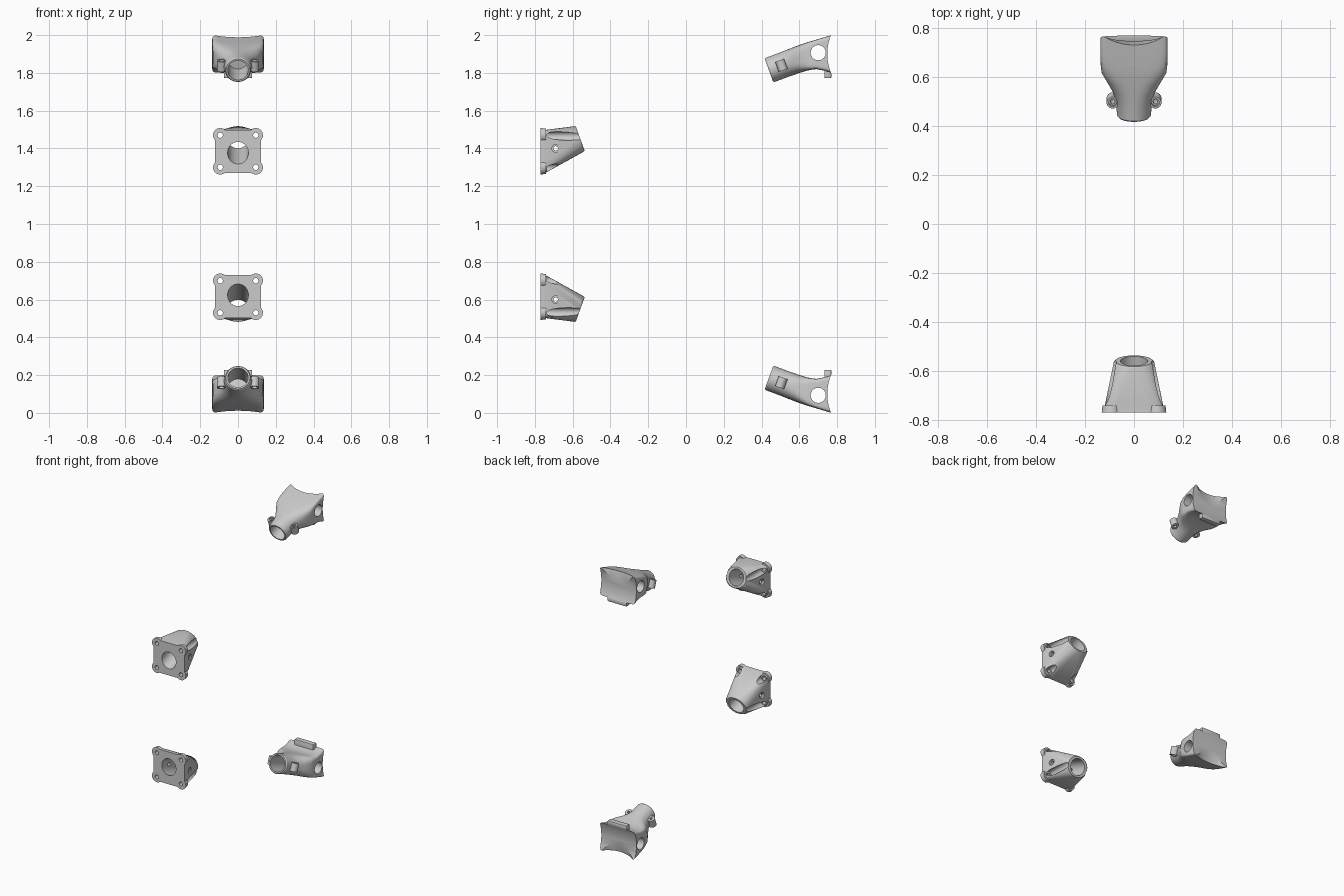
import bpy, bmesh, math
from mathutils import Vector

if "Cube" in bpy.data.objects:
    bpy.data.objects.remove(bpy.data.objects["Cube"])

TILT = math.radians(20)          # slope of the tube axis
AXIS = Vector((0, math.cos(TILT), math.sin(TILT)))
UP = Vector((0, -math.sin(TILT), math.cos(TILT)))


def finish(bm, name):
    bmesh.ops.recalc_face_normals(bm, faces=bm.faces)
    me = bpy.data.meshes.new(name)
    bm.to_mesh(me)
    bm.free()
    ob = bpy.data.objects.new(name, me)
    bpy.context.collection.objects.link(ob)
    return ob


def loft(name, sections, n=64):
    """Sections: y, z, half width, half height, squareness, tilt in degrees."""
    bm = bmesh.new()
    rings = []
    for y, z, hx, hz, p, tilt in sections:
        t = math.radians(tilt)
        ring = []
        for i in range(n):
            a = 2 * math.pi * (i + 0.5) / n
            c, s = math.cos(a), math.sin(a)
            u = math.copysign(abs(c) ** (2 / p), c) * hx
            v = math.copysign(abs(s) ** (2 / p), s) * hz
            ring.append(bm.verts.new((u, y - v * math.sin(t), z + v * math.cos(t))))
        rings.append(ring)
    for a, b in zip(rings, rings[1:]):
        for i in range(n):
            j = (i + 1) % n
            bm.faces.new((a[i], a[j], b[j], b[i]))
    bm.faces.new(rings[0])
    bm.faces.new(rings[-1])
    return finish(bm, name)


def rod(a, b, r1, r2=None, seg=32):
    a, b = Vector(a), Vector(b)
    d = b - a
    bm = bmesh.new()
    bmesh.ops.create_cone(bm, cap_ends=True, segments=seg, radius1=r1,
                          radius2=r1 if r2 is None else r2, depth=d.length)
    q = Vector((0, 0, 1)).rotation_difference(d.normalized())
    for v in bm.verts:
        v.co = q @ v.co + (a + b) / 2
    return finish(bm, "helper")


def box(lo, hi, bevel):
    lo, hi = Vector(lo), Vector(hi)
    bm = bmesh.new()
    bmesh.ops.create_cube(bm, size=1)
    for v in bm.verts:
        v.co = (lo + hi) / 2 + v.co * (hi - lo)
    bmesh.ops.bevel(bm, geom=bm.edges[:], offset=bevel, segments=2,
                    affect='EDGES', profile=0.5)
    return finish(bm, "helper")


def assemble(ob, adds, cuts):
    """Join and cut the helpers, then mirror the bracket about z = 1."""
    for h, op in [(h, 'UNION') for h in adds] + [(h, 'DIFFERENCE') for h in cuts]:
        h.hide_render = True
        m = ob.modifiers.new(op.lower(), 'BOOLEAN')
        m.operation, m.solver, m.object = op, 'EXACT', h
    bpy.context.view_layer.update()
    dg = bpy.context.evaluated_depsgraph_get()
    me = bpy.data.meshes.new_from_object(ob.evaluated_get(dg))
    ob.modifiers.clear()
    ob.data = me
    for h in adds + cuts:
        bpy.data.objects.remove(h)
    for v in me.vertices:
        v.co.z -= 1
    ob.location.z = 1
    bpy.ops.object.select_all(action='DESELECT')
    ob.select_set(True)
    bpy.context.view_layer.objects.active = ob
    bpy.ops.object.shade_smooth_by_angle(angle=math.radians(30))
    m = ob.modifiers.new("mirror", 'MIRROR')
    m.use_axis = (False, False, True)
    m.use_mirror_merge = False


# Front brackets: square flange tapering to a tilted round socket
front = loft("front_bracket", [
    (-0.77, 1.384, 0.121, 0.114, 9, 0),
    (-0.745, 1.384, 0.12, 0.114, 8, 0),
    (-0.567, 1.450, 0.083, 0.072, 2.2, 20),
    (-0.56, 1.4525, 0.077, 0.067, 2, 20)])
adds, cuts = [], []
mid = Vector((0, -0.56, 1.4525))
cuts.append(rod(mid - AXIS * 0.35, mid + AXIS * 0.1, 0.055, seg=48))
for sx in (-1, 1):
    for z in (1.47, 1.30):
        x = 0.094 * sx
        # corner ear, bolt hole and bolt-head channel
        adds.append(rod((x, -0.77, z), (x, -0.742, z), 0.038, 0.035))
        cuts.append(rod((x, -0.80, z), (x, -0.70, z), 0.014))
        cuts.append(rod((x, -0.735, z - 0.004), (x, -0.45, z - 0.004), 0.023))
    # side screw hole with recess
    cuts.append(rod((0.03 * sx, -0.69, 1.4), (0.2 * sx, -0.69, 1.4), 0.012))
    cuts.append(rod((0.098 * sx, -0.69, 1.4), (0.2 * sx, -0.69, 1.4), 0.02))
assemble(front, adds, cuts)

# Rear brackets: tilted round socket widening to a block with a scooped back
rear = loft("rear_bracket", [
    (0.439, 1.8135, 0.063, 0.063, 2, 20),
    (0.446, 1.816, 0.069, 0.068, 2, 20),
    (0.51, 1.84, 0.076, 0.068, 2, 20),
    (0.545, 1.853, 0.088, 0.069, 2.3, 17),
    (0.58, 1.866, 0.108, 0.070, 3, 13),
    (0.62, 1.88, 0.132, 0.072, 5, 8),
    (0.65, 1.889, 0.136, 0.074, 8, 4),
    (0.69, 1.898, 0.137, 0.078, 11, 0),
    (0.73, 1.90, 0.137, 0.088, 13, 0),
    (0.77, 1.90, 0.137, 0.10, 14, 0)])
adds, cuts = [], []
# lip under the back face
adds.append(box((-0.075, 0.732, 1.772), (0.075, 0.77, 1.83), 0.007))
lug = Vector((0, 0.505, 1.84))
for sx in (-1, 1):
    c = lug + Vector((0.087 * sx, 0, 0))
    # clamp lug with its screw hole
    adds.append(rod(c - UP * 0.028, c + UP * 0.028, 0.025))
    cuts.append(rod(c - UP * 0.1, c + UP * 0.1, 0.009))
    cuts.append(rod(c + UP * 0.016, c + UP * 0.1, 0.016))
end = Vector((0, 0.44, 1.8135))
cuts.append(rod(end - AXIS * 0.05, end + AXIS * 0.17, 0.054, seg=48))   # blind socket
cuts.append(rod((-0.3, 0.70, 1.907), (0.3, 0.70, 1.907), 0.04, seg=48))  # cross hole
top = Vector((0, 0.637, 1.95))
cuts.append(rod(top + UP * 0.06, top - UP * 0.08, 0.011))               # top screw hole
cuts.append(rod(top + UP * 0.06, top - UP * 0.008, 0.019))
# back scoops: shallow one across the width, deeper one fading downward
cuts.append(rod((-0.3, 1.008, 1.9), (0.3, 1.008, 1.9), 0.26, seg=128))
slope = Vector((0, -0.04, 0.19)).normalized()
core = Vector((0, 0.725, 2.02)) + Vector((0, slope.z, -slope.y)) * 0.225
cuts.append(rod(core - slope * 0.6, core + slope * 0.3, 0.225, seg=128))
assemble(rear, adds, cuts)
